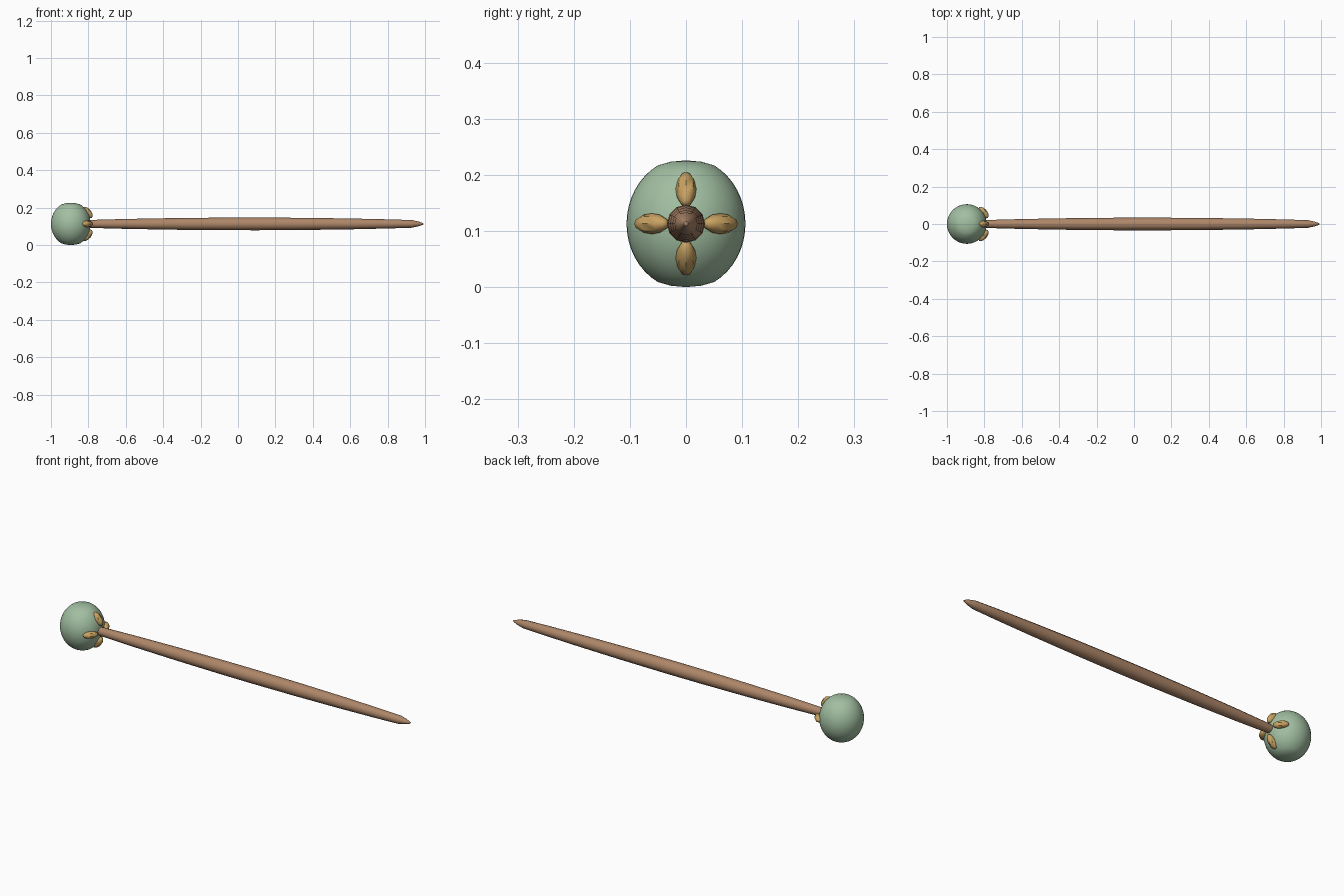
import bpy, math
from mathutils import Vector, Matrix

if "Cube" in bpy.data.objects:
    bpy.data.objects.remove(bpy.data.objects["Cube"])

ZC = 0.113                      # height of the staff axis
ORB = Vector((-0.894, 0, ZC))   # orb centre


def material(name, rgb):
    m = bpy.data.materials.new(name)
    m.diffuse_color = (*rgb, 1)
    m.use_nodes = True
    m.node_tree.nodes["Principled BSDF"].inputs["Base Color"].default_value = m.diffuse_color
    return m


def finish(ob, mat, angle):
    ob.data.materials.append(mat)
    bpy.ops.object.select_all(action='DESELECT')
    ob.select_set(True)
    bpy.context.view_layer.objects.active = ob
    bpy.ops.object.shade_smooth_by_angle(angle=math.radians(angle))


def lathe(name, profile, sides, matrix, mat, angle):
    """Revolve (radius, height) points around z; the end points are poles."""
    verts = [(0, 0, profile[0][1])]
    rings = profile[1:-1]
    for r, h in rings:
        for i in range(sides):
            a = 2 * math.pi * i / sides
            verts.append((r * math.cos(a), r * math.sin(a), h))
    verts.append((0, 0, profile[-1][1]))
    last = len(verts) - 1
    faces = []
    for i in range(sides):
        j = (i + 1) % sides
        faces.append((0, 1 + j, 1 + i))
        for k in range(len(rings) - 1):
            b = 1 + k * sides
            faces.append((b + i, b + j, b + sides + j, b + sides + i))
        b = 1 + (len(rings) - 1) * sides
        faces.append((b + i, b + j, last))
    me = bpy.data.meshes.new(name)
    me.from_pydata(verts, [], faces)
    ob = bpy.data.objects.new(name, me)
    bpy.context.collection.objects.link(ob)
    ob.matrix_world = matrix
    finish(ob, mat, angle)


green = material("orb_green", (0.36, 0.52, 0.36))
wood = material("shaft_brown", (0.42, 0.24, 0.14))
gold = material("claw_gold", (0.58, 0.36, 0.12))

# orb: slightly tall ball with a shallow cap at top and bottom
body = []
for i in range(17):
    t = math.radians(-61.8 + 123.6 * i / 16)
    body.append((0.106 * math.cos(t), 0.118 * math.sin(t)))
orb = [(0, -0.113), (0.027, -0.1105)] + body + [(0.027, 0.1105), (0, 0.113)]
lathe("orb", orb, 40, Matrix.Translation(ORB), green, 20)

# shaft: gently swelling rod with a pointed end
shaft = [(0, -0.83), (0.018, -0.82), (0.0215, -0.78), (0.0265, -0.6),
         (0.031, -0.35), (0.0335, -0.1), (0.034, 0.1), (0.0325, 0.35),
         (0.029, 0.6), (0.0245, 0.8), (0.0205, 0.93), (0.013, 0.965),
         (0.004, 0.99), (0, 0.993)]
lathe("shaft", shaft, 12,
      Matrix.Translation((0, 0, ZC)) @ Matrix.Rotation(math.pi / 2, 4, 'Y'),
      wood, 30)

# four claws gripping the orb around the shaft
claw = [(math.cos(math.radians(d)), math.sin(math.radians(d)))
        for d in range(-90, 91, 30)]
claw[0], claw[-1] = (0, -1), (0, 1)
for n in range(4):
    spin = Matrix.Rotation(n * math.pi / 2, 4, 'X')
    m = (Matrix.Translation((0, 0, ZC)) @ spin
         @ Matrix.Translation((-0.805, 0, 0.061))
         @ Matrix.Rotation(math.radians(-40), 4, 'Y')
         @ Matrix.Diagonal((0.02, 0.0185, 0.037, 1)))
    lathe("claw_%d" % (n + 1), claw, 8, m, gold, 35)
